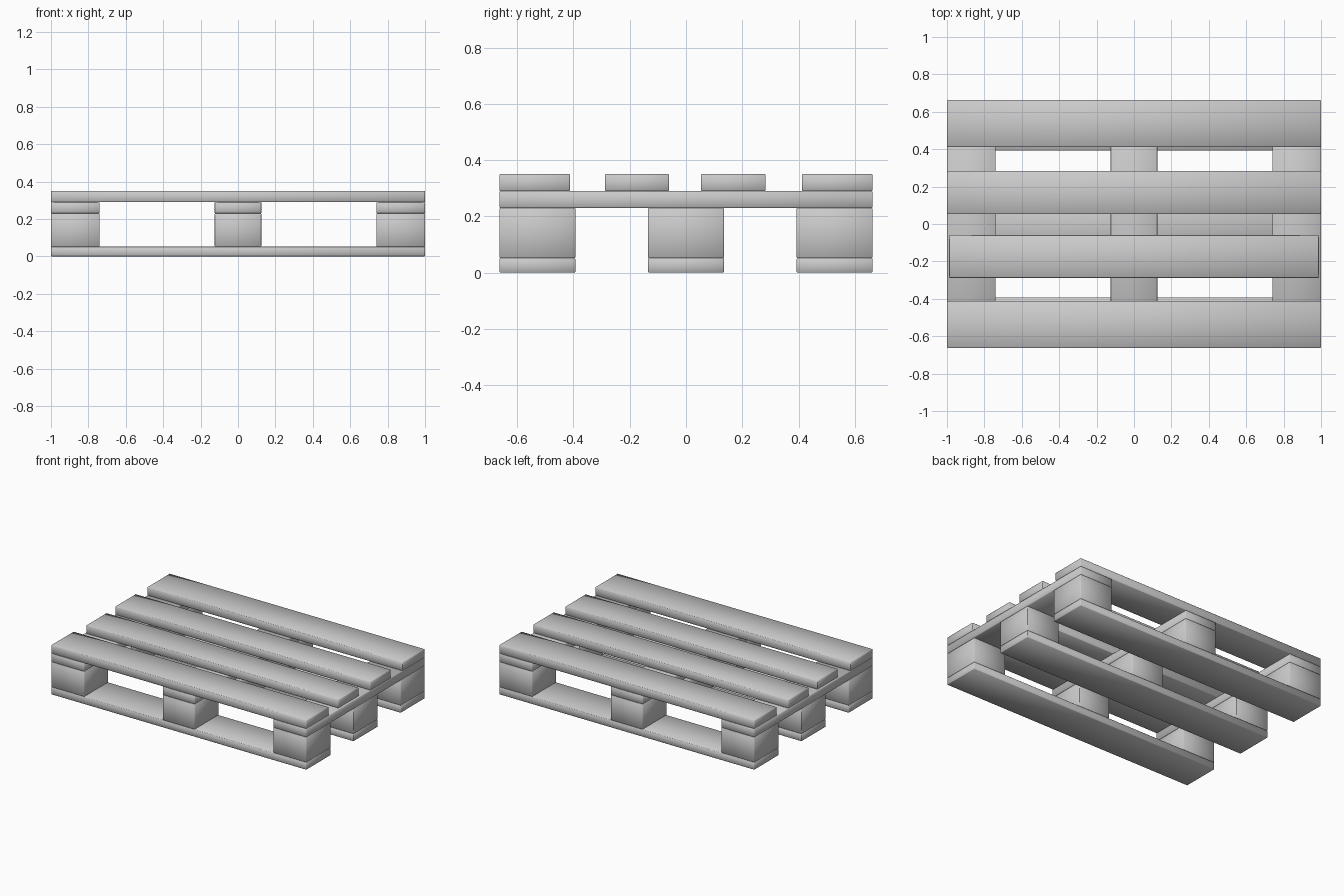
import bpy, bmesh, math
from mathutils import Vector

cube = bpy.data.objects.get("Cube")
if cube:
    bpy.data.objects.remove(cube, do_unlink=True)

GREY = (0.6, 0.6, 0.6, 1)
mat = bpy.data.materials.new("plain grey")
mat.use_nodes = True
mat.diffuse_color = GREY
bsdf = next(n for n in mat.node_tree.nodes if n.type == 'BSDF_PRINCIPLED')
bsdf.inputs["Base Color"].default_value = GREY
bsdf.inputs["Roughness"].default_value = 0.7


def plank(name, xs, ys, zs):
    """Box between the given limits, with slightly softened edges."""
    bm = bmesh.new()
    bmesh.ops.create_cube(bm, size=1)
    for v in bm.verts:
        v.co = Vector([(lo + hi) / 2 + c * (hi - lo)
                       for c, (lo, hi) in zip(v.co, (xs, ys, zs))])
    bmesh.ops.bevel(bm, geom=bm.edges[:], offset=0.003, segments=1,
                    affect='EDGES', profile=0.5)
    mesh = bpy.data.meshes.new(name)
    bm.to_mesh(mesh)
    bm.free()
    mesh.materials.append(mat)
    obj = bpy.data.objects.new(name, mesh)
    bpy.context.collection.objects.link(obj)
    bpy.ops.object.select_all(action='DESELECT')
    obj.select_set(True)
    bpy.context.view_layer.objects.active = obj
    bpy.ops.object.shade_smooth_by_angle(angle=math.radians(60))


# Stacked layers, from the ground up
BASE, BLOCK, CROSS, DECK = (0, 0.052), (0.052, 0.23), (0.23, 0.29), (0.29, 0.35)

columns = {"right": (-1, -0.74), "middle": (-0.125, 0.125), "left": (0.74, 1)}
rows = {"front": (-0.663, -0.393), "centre": (-0.135, 0.135), "back": (0.393, 0.663)}

# Runners on the ground, with three blocks on each
for row, ys in rows.items():
    plank(f"{row}_bottom_board", (-1, 1), ys, BASE)
    for col, xs in columns.items():
        plank(f"{row}_{col}_block", xs, ys, BLOCK)

# Cross boards joining the blocks from front to back
for col, xs in columns.items():
    plank(f"{col}_cross_board", xs, (-0.663, 0.663), CROSS)

# Deck boards, the second one a little shorter
deck = [("front", 1, (-0.663, -0.412)), ("front_inner", 0.988, (-0.288, -0.06)),
        ("back_inner", 1, (0.053, 0.283)), ("back", 1, (0.412, 0.663))]
for name, half, ys in deck:
    plank(f"{name}_deck_board", (-half, half), ys, DECK)
